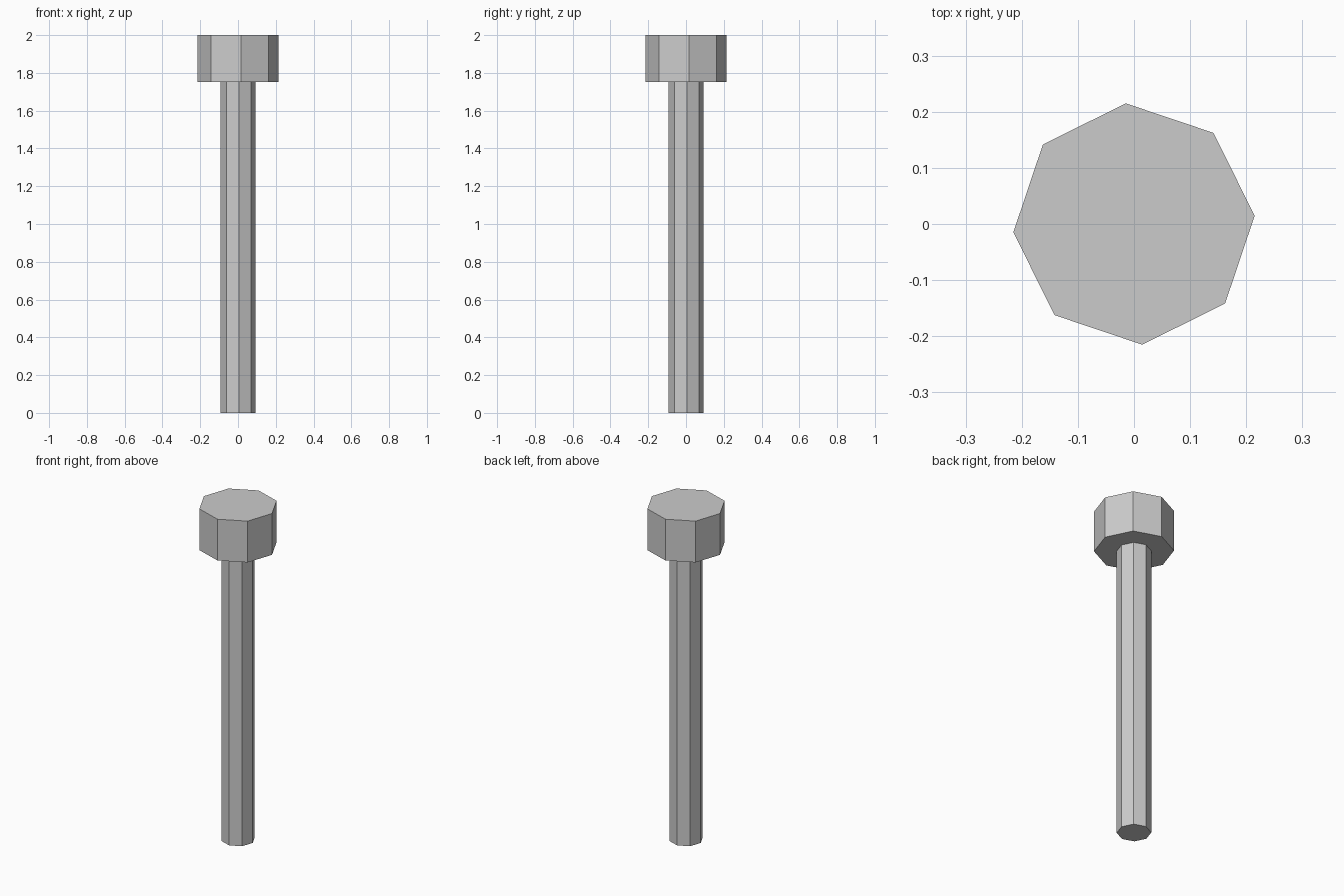
import bpy, bmesh
from math import sin, cos, pi, radians

if "Cube" in bpy.data.objects:
    bpy.data.objects.remove(bpy.data.objects["Cube"])

SIDES = 8
TURN = radians(3.9)      # slight twist of the octagon about z
SHAFT_R, HEAD_R = 0.093, 0.2155
HEAD_Z, TOP_Z = 1.753, 2.0

# Profile (radius, height) from shaft foot to head top
profile = [(SHAFT_R, 0), (SHAFT_R, HEAD_Z), (HEAD_R, HEAD_Z), (HEAD_R, TOP_Z)]

bm = bmesh.new()
rings = []
for r, z in profile:
    angles = [TURN + 2 * pi * i / SIDES for i in range(SIDES)]
    rings.append([bm.verts.new((r * cos(a), r * sin(a), z)) for a in angles])

# Shaft sides, head underside and head sides
for low, high in zip(rings, rings[1:]):
    for i in range(SIDES):
        j = (i + 1) % SIDES
        bm.faces.new((low[i], low[j], high[j], high[i]))

# Flat end caps
bm.faces.new(rings[0][::-1])
bm.faces.new(rings[-1])
bmesh.ops.recalc_face_normals(bm, faces=bm.faces)

mesh = bpy.data.meshes.new("bolt")
bm.to_mesh(mesh)
bm.free()
bpy.context.collection.objects.link(bpy.data.objects.new("bolt", mesh))
